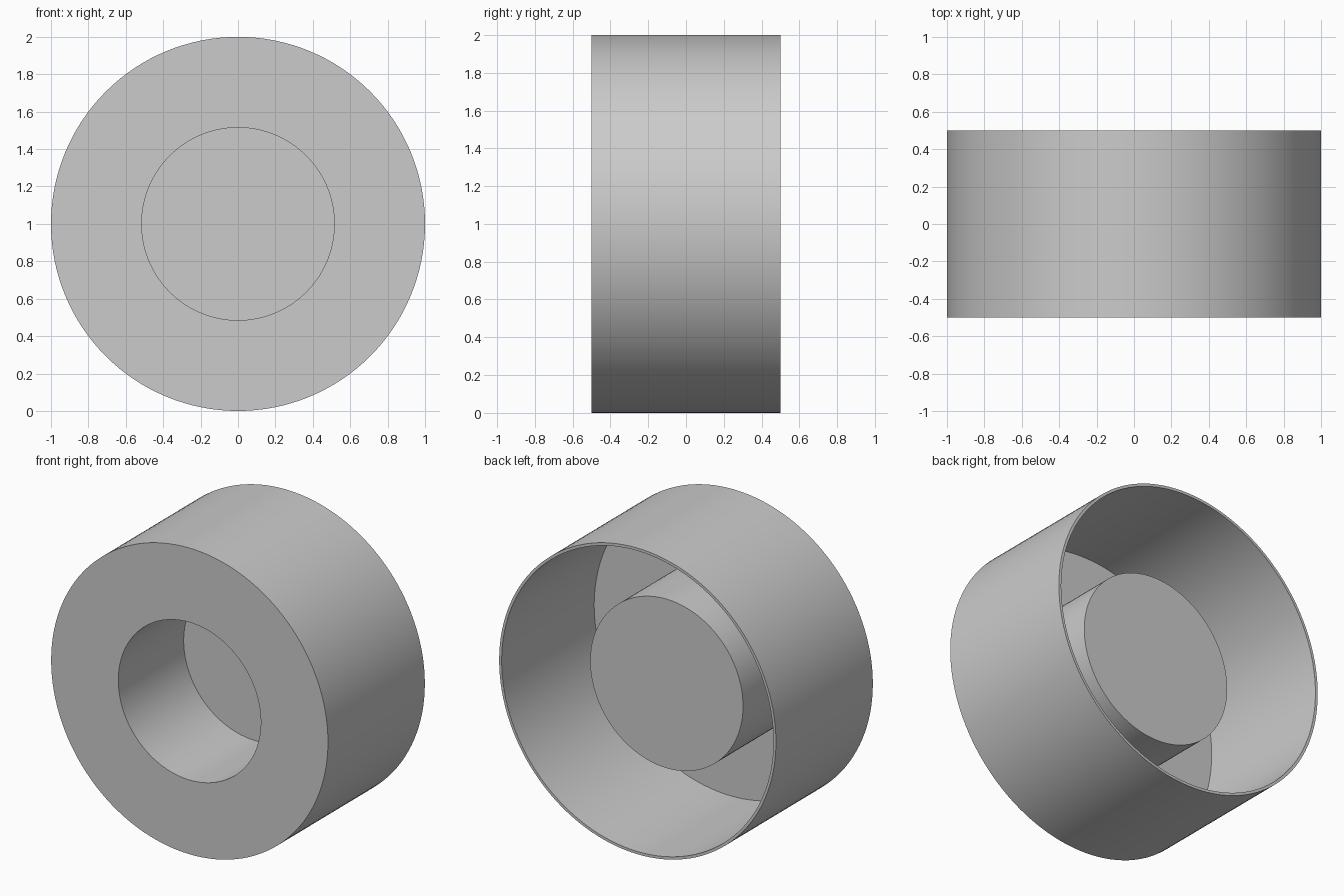
import bpy
import bmesh
import math
from mathutils import Vector

default_cube = bpy.data.objects.get("Cube")
if default_cube:
    bpy.data.objects.remove(default_cube, do_unlink=True)

SEGMENTS = 128
CENTRE = Vector((0, 0, 1))

# One plain grey for the whole body
grey = bpy.data.materials.new("plain_grey")
grey.use_nodes = True
colour = (0.6, 0.6, 0.6, 1)
grey.diffuse_color = colour
bsdf = next(n for n in grey.node_tree.nodes if n.type == "BSDF_PRINCIPLED")
bsdf.inputs["Base Color"].default_value = colour


def lathe(name, profile, material):
    """Revolve (radius, y) points around the y axis through CENTRE."""
    bm = bmesh.new()
    verts = [bm.verts.new(CENTRE + Vector((r, y, 0))) for r, y in profile]
    edges = [bm.edges.new(pair) for pair in zip(verts, verts[1:])]
    bmesh.ops.spin(bm, geom=verts + edges, cent=CENTRE, axis=(0, 1, 0),
                   angle=math.tau, steps=SEGMENTS)
    bmesh.ops.remove_doubles(bm, verts=bm.verts[:], dist=0.0001)
    bmesh.ops.recalc_face_normals(bm, faces=bm.faces[:])
    mesh = bpy.data.meshes.new(name)
    bm.to_mesh(mesh)
    bm.free()
    mesh.materials.append(material)
    obj = bpy.data.objects.new(name, mesh)
    bpy.context.collection.objects.link(obj)
    bpy.ops.object.select_all(action="DESELECT")
    obj.select_set(True)
    bpy.context.view_layer.objects.active = obj
    bpy.ops.object.shade_smooth_by_angle(angle=math.radians(30))
    return obj


# Thin-walled drum: front plate with a blind central socket, open at the back
lathe("drum_with_socket", [
    (0, 0.175), (0.515, 0.175),      # socket floor
    (0.515, -0.5), (1, -0.5),        # socket wall and front plate
    (1, 0.5), (0.982, 0.5),          # outer wall and back rim
    (0.982, -0.455), (0.552, -0.455),  # inner wall and back of the plate
    (0.552, 0.2), (0, 0.2),          # outside of the socket and its end
], grey)
